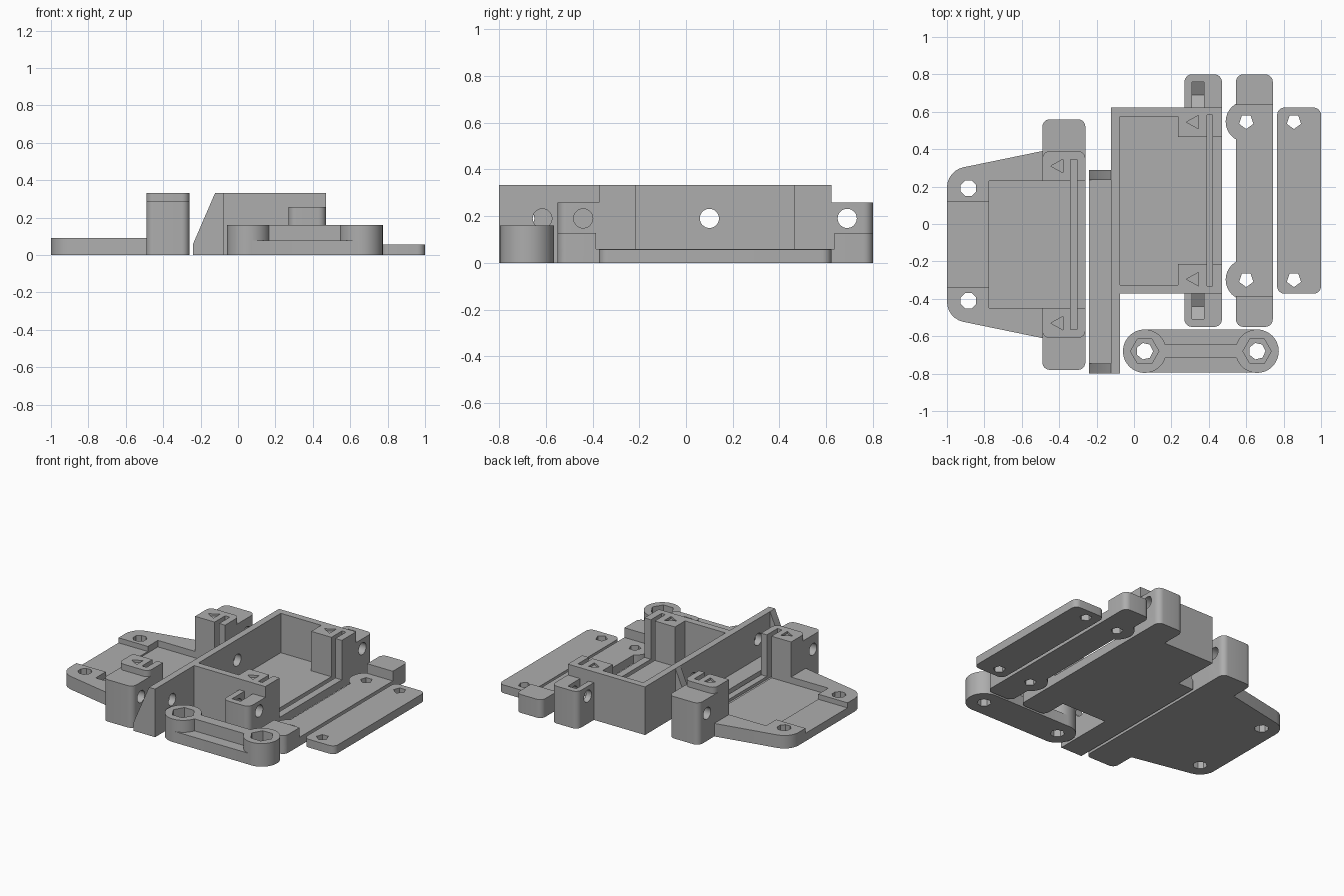
import bpy, bmesh, math
from mathutils import Vector

if "Cube" in bpy.data.objects:
    bpy.data.objects.remove(bpy.data.objects["Cube"], do_unlink=True)

grey = bpy.data.materials.new("plain_grey")
grey.use_nodes = True
grey.diffuse_color = (0.42, 0.42, 0.42, 1)
grey.node_tree.nodes["Principled BSDF"].inputs["Base Color"].default_value = grey.diffuse_color
TOP = 0.333
HOLE_Z = 0.19


def outline(corners, steps=6):
    """Corners are (a, b) or (a, b, fillet radius)."""
    pts = []
    for i, c in enumerate(corners):
        p = Vector(c[:2])
        r = c[2] if len(c) > 2 else 0
        if not r:
            pts.append(p)
            continue
        u = (Vector(corners[i - 1][:2]) - p).normalized()
        v = (Vector(corners[(i + 1) % len(corners)][:2]) - p).normalized()
        half = u.angle(v) / 2
        centre = p + (u + v).normalized() * r / math.sin(half)
        start = p + u * r / math.tan(half) - centre
        end = p + v * r / math.tan(half) - centre
        sweep = start.angle(end)
        for k in range(steps + 1):
            t = k / steps
            pts.append(centre + (start * math.sin((1 - t) * sweep)
                                 + end * math.sin(t * sweep)) / math.sin(sweep))
    return pts


def rect(a0, a1, b0, b1, r=0):
    return outline([(a0, b0, r), (a1, b0, r), (a1, b1, r), (a0, b1, r)])


def ngon(a, b, r, n=32, turn=0.0):
    return [Vector((a + r * math.cos(turn + math.tau * k / n),
                    b + r * math.sin(turn + math.tau * k / n))) for k in range(n)]


def prism(pts, lo, hi, axis="z", name="helper"):
    place = {"z": lambda p, h: (p[0], p[1], h),
             "y": lambda p, h: (p[0], h, p[1]),
             "x": lambda p, h: (h, p[0], p[1])}[axis]
    bm = bmesh.new()
    low = [bm.verts.new(place(p, lo)) for p in pts]
    high = [bm.verts.new(place(p, hi)) for p in pts]
    bm.faces.new(low)
    bm.faces.new(high)
    for i in range(len(pts)):
        j = (i + 1) % len(pts)
        bm.faces.new((low[i], low[j], high[j], high[i]))
    bmesh.ops.recalc_face_normals(bm, faces=bm.faces)
    mesh = bpy.data.meshes.new(name)
    bm.to_mesh(mesh)
    bm.free()
    obj = bpy.data.objects.new(name, mesh)
    bpy.context.collection.objects.link(obj)
    return obj


def build(name, base, steps):
    """Join and cut helper solids in order, then bake the result."""
    base.name = name
    for op, tool in steps:
        tool.hide_render = True
        mod = base.modifiers.new(op, "BOOLEAN")
        mod.operation, mod.solver, mod.object = op, "EXACT", tool
    bpy.context.view_layer.update()
    graph = bpy.context.evaluated_depsgraph_get()
    mesh = bpy.data.meshes.new_from_object(base.evaluated_get(graph))
    base.modifiers.clear()
    base.data = mesh
    mesh.name = name
    for _, tool in steps:
        bpy.data.objects.remove(tool, do_unlink=True)
    mesh.materials.clear()
    mesh.materials.append(grey)
    bpy.ops.object.select_all(action="DESELECT")
    base.select_set(True)
    bpy.context.view_layer.objects.active = base
    bpy.ops.object.shade_smooth_by_angle(angle=math.radians(30))


def add(*args):
    return ("UNION", prism(*args))


def cut(*args):
    return ("DIFFERENCE", prism(*args))


def arrow(x, y):
    return cut([(x - 0.035, y), (x + 0.03, y + 0.036), (x + 0.03, y - 0.036)], TOP - 0.015, 0.4)


# Flanged mounting plate with two towers
mid = -0.11
plate = prism(outline([(-1, mid - 0.395, 0.11), (-0.49, mid - 0.5), (-0.26, mid - 0.5),
                       (-0.26, mid + 0.5), (-0.49, mid + 0.5), (-1, mid + 0.395, 0.11)]), 0, 0.09)
steps = [cut(rect(-0.775, -0.2, mid - 0.34, mid + 0.34), 0.045, 0.5),
         cut(rect(-1.1, -0.77, mid - 0.23, mid + 0.23), 0.055, 0.5)]
for s in (-1, 1):
    def at(h): return mid + s * h
    steps += [add(outline([(-0.49, at(0.34)), (-0.26, at(0.34)),
                           (-0.26, at(0.5), 0.04), (-0.49, at(0.5), 0.04)]), 0, TOP),
              add(outline([(-0.49, at(0.4)), (-0.26, at(0.4)),
                           (-0.26, at(0.67), 0.04), (-0.49, at(0.67), 0.04)]), 0, 0.29),
              cut(ngon(at(0.58), HOLE_Z, 0.041), -0.6, -0.2, "x"),
              cut(ngon(-0.885, at(0.3), 0.045, 8, math.pi / 8), -0.1, 0.2),
              arrow(-0.41, at(0.42))]
steps.append(cut(rect(-0.34, -0.305, mid - 0.455, mid + 0.455), 0.025, 0.5))
build("mounting_plate", plate, steps)

# Open tray with corner posts, ears, nut slots and a gusseted back wall
mid = 0.125
tray = prism(rect(-0.12, 0.47, mid - 0.4975, mid + 0.4975), 0, TOP)
steps = [cut(rect(-0.075, 0.6, mid - 0.45, mid + 0.45), 0.06, 0.5),
         add(rect(-0.122, -0.075, -0.8, mid + 0.4975), 0, TOP),
         add(rect(-0.24, -0.1, -0.8, 0.29), 0, 0.06)]
for y in (-0.8, 0.235):
    steps.append(add([(-0.24, 0), (-0.1, 0), (-0.1, TOP), (-0.122, TOP), (-0.24, 0.06)],
                     y, y + 0.055, "y"))
for s in (-1, 1):
    def at(h): return mid + s * h
    steps += [add(rect(0.235, 0.47, *sorted((at(0.34), at(0.4975)))), 0, TOP),
              add(outline([(0.27, at(0.47)), (0.47, at(0.47)),
                           (0.47, at(0.675), 0.04), (0.27, at(0.675), 0.04)]), 0, 0.258),
              cut(ngon(at(0.565), HOLE_Z, 0.041), 0.2, 0.6, "x"),
              cut([(at(0.497), 0.5), (at(0.497), 0.15), (at(0.565), 0.11),
                   (at(0.633), 0.15), (at(0.633), 0.5)], 0.31, 0.375, "x"),
              arrow(0.315, at(0.42))]
steps.append(cut(rect(0.39, 0.42, mid - 0.457, mid + 0.457), 0.035, 0.5))
for y in (-0.615, 0.1):
    steps.append(cut(ngon(y, HOLE_Z, 0.041), -0.3, 0, "x"))
build("tray_with_back_wall", tray, steps)

# Clamp bar with raised ends and screw lobes
bar = prism(rect(0.545, 0.742, mid - 0.675, mid + 0.675, 0.04), 0, 0.06)
steps = []
for s in (-1, 1):
    def at(h): return mid + s * h
    steps += [add(ngon(0.6, at(0.4225), 0.11), 0, 0.06),
              add(outline([(0.545, at(0.51)), (0.742, at(0.51)),
                           (0.742, at(0.675), 0.04), (0.545, at(0.675), 0.04)]), 0, 0.127),
              cut(ngon(0.6, at(0.4225), 0.04, 5, -math.pi / 2), -0.1, 0.2)]
build("clamp_bar", bar, steps)

# Flat cover strip
strip = prism(rect(0.765, 1, mid - 0.4975, mid + 0.4975, 0.04), 0, 0.057)
build("cover_strip", strip, [cut(ngon(0.855, mid + s * 0.4225, 0.04, 5, -math.pi / 2), -0.1, 0.2)
                             for s in (-1, 1)])

# Link arm with two hex-pocket bosses and a central rib
y, ends = -0.68, (0.057, 0.658)
arm = prism(rect(*ends, y - 0.115, y + 0.115), 0, 0.077)
steps = [add(rect(*ends, y - 0.036, y + 0.036), 0, 0.16)]
for x in ends:
    steps += [add(ngon(x, y, 0.116, 48), 0, 0.16),
              cut(ngon(x, y, 0.076, 6), 0.08, 0.3),
              cut(ngon(x, y, 0.045, 7), -0.1, 0.3)]
build("link_arm", arm, steps)
